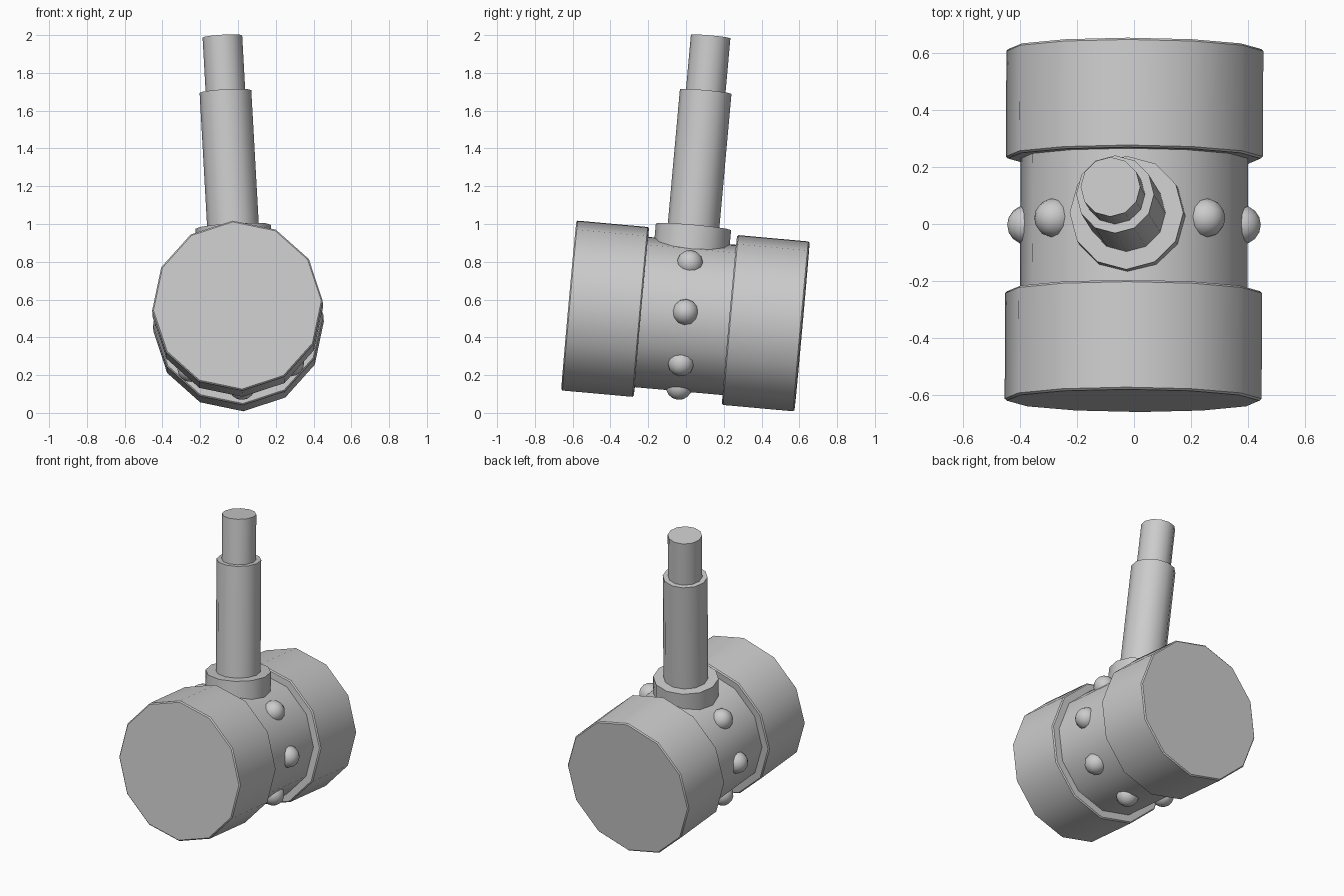
import bpy
import math
from mathutils import Matrix, Euler, Vector

if "Cube" in bpy.data.objects:
    bpy.data.objects.remove(bpy.data.objects["Cube"])

grey = bpy.data.materials.new("plain grey")
grey.use_nodes = True
grey.diffuse_color = (0.6, 0.6, 0.6, 1)
grey.node_tree.nodes["Principled BSDF"].inputs["Base Color"].default_value = (0.6, 0.6, 0.6, 1)

# The whole hammer leans a little about the centre of its head
LEAN = Matrix.Translation((0, -0.003, 0.513)) @ Euler(
    (math.radians(-5.15), math.radians(-3.2), 0)).to_matrix().to_4x4()
ALONG_Y = Matrix.Rotation(math.radians(90), 4, 'X')


def finish(name, local):
    obj = bpy.context.object
    obj.name = name
    obj.data.materials.append(grey)
    obj.data.transform(local)
    obj.matrix_world = LEAN
    bpy.ops.object.shade_smooth_by_angle(angle=math.radians(40))
    return obj


def cylinder(name, radius, start, end, turn=Matrix.Identity(4)):
    bpy.ops.mesh.primitive_cylinder_add(vertices=12, radius=radius, depth=end - start)
    return finish(name, turn @ Matrix.Translation((0, 0, (start + end) / 2)))


# Head: narrow drum between two wide striking blocks
cylinder("head_drum", 0.40, -0.3, 0.3, ALONG_Y)
for name, start, end in (("front_block", 0.234, 0.62), ("back_block", -0.62, -0.234)):
    block = cylinder(name, 0.452, start, end, ALONG_Y)
    bevel = block.modifiers.new("edge_bevel", 'BEVEL')
    bevel.width = 0.007
    bevel.segments = 1
    bevel.limit_method = 'ANGLE'
    bevel.angle_limit = math.radians(60)

# Handle: collar, shaft and thinner tip
cylinder("collar", 0.20, 0.3, 0.475)
cylinder("shaft", 0.137, 0.3, 1.195)
cylinder("handle_tip", 0.105, 1.1, 1.488)

# Rounded studs around the drum, leaving out the place under the collar
for i in range(1, 8):
    bpy.ops.mesh.primitive_uv_sphere_add(segments=12, ring_count=8, radius=0.07)
    around = Matrix.Rotation(math.radians(45 * i), 4, 'Y')
    finish(f"stud_{i}", around @ Matrix.Translation(Vector((0, 0, 0.376))))
